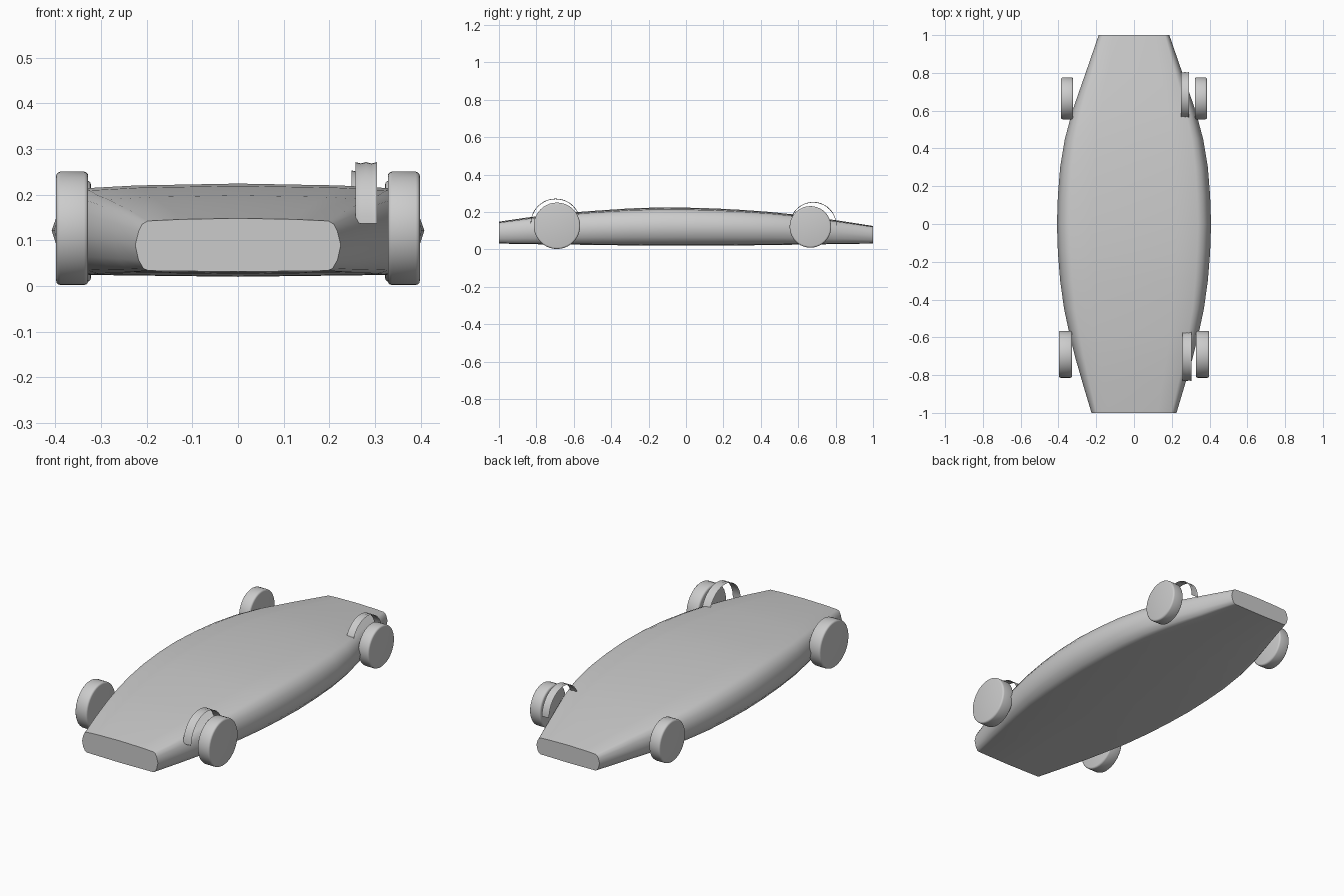
import bpy, bmesh
from math import pi, sin, cos, radians
from mathutils import Matrix

if "Cube" in bpy.data.objects:
    bpy.data.objects.remove(bpy.data.objects["Cube"])


def finish(bm, name, angle=40):
    me = bpy.data.meshes.new(name)
    bm.to_mesh(me)
    bm.free()
    for p in me.polygons:
        p.use_smooth = True
    me.set_sharp_from_angle(angle=radians(angle))
    ob = bpy.data.objects.new(name, me)
    bpy.context.collection.objects.link(ob)
    return ob


# Hull: lofted cross-sections (y, half width, top z, bottom z, edge inset)
STATIONS = [
    (-1.0, .225, .148, .031, .018), (-.85, .270, .170, .028, .025),
    (-.7, .313, .188, .026, .032), (-.6, .338, .198, .025, .036),
    (-.45, .370, .209, .023, .040), (-.3, .391, .219, .021, .044),
    (-.15, .403, .224, .020, .046), (0, .408, .223, .020, .046),
    (.15, .403, .219, .020, .046), (.3, .391, .211, .021, .044),
    (.45, .366, .200, .023, .040), (.6, .326, .184, .025, .034),
    (.8, .256, .156, .028, .025), (1.0, .187, .125, .031, .016),
]


def section(w, top, bot, d):
    h = top - bot
    half = [(0, top), (w * .55, top - .02 * h), (w - d * 1.5, top - .05 * h),
            (w - d * .85, top - .11 * h), (w - d * .4, top - .25 * h),
            (w, bot + .5 * h),
            (w - d * .4, bot + .22 * h), (w - d, bot + .06 * h),
            (w - d * 1.6, bot + .02 * h), (0, bot)]
    return half + [(-x, z) for x, z in half[-2:0:-1]]


bm = bmesh.new()
rings = [[bm.verts.new((x, y, z)) for x, z in section(*s)] for y, *s in STATIONS]
for a, b in zip(rings, rings[1:]):
    for i in range(len(a)):
        j = (i + 1) % len(a)
        bm.faces.new((a[i], a[j], b[j], b[i]))
bm.faces.new(rings[0])
bm.faces.new(rings[-1])
bmesh.ops.recalc_face_normals(bm, faces=bm.faces)
finish(bm, "hull", 60)


# Wheels: plain discs with rounded rims
def wheel(name, x0, x1, y, z, r):
    bm = bmesh.new()
    bmesh.ops.create_cone(bm, cap_ends=True, segments=40, radius1=r, radius2=r,
                          depth=abs(x1 - x0))
    rims = [e for e in bm.edges if any(len(f.verts) > 4 for f in e.link_faces)]
    bmesh.ops.bevel(bm, geom=rims, offset=.009, segments=3, profile=.5, affect='EDGES')
    bmesh.ops.transform(bm, verts=bm.verts, matrix=Matrix.Translation(
        ((x0 + x1) / 2, y, z)) @ Matrix.Rotation(pi / 2, 4, 'Y'))
    finish(bm, name)


for side, s in (("right", 1), ("left", -1)):
    wheel("front_wheel_" + side, s * .328, s * .398, -.69, .126, .124)
    wheel("rear_wheel_" + side, s * .322, s * .386, .665, .12, .111)


# Mudguards: thin sheet arches, only on the right side
def mudguard(name, x0, x1, y, z, r):
    bm = bmesh.new()
    n, cols = 24, 4
    grid = []
    for i in range(n + 1):
        a = pi * i / n
        row = []
        for k in range(cols + 1):
            rr = r - (.003 if k % 2 else 0)
            row.append(bm.verts.new((x0 + (x1 - x0) * k / cols,
                                     y + rr * cos(a), z + rr * sin(a))))
        grid.append(row)
    for a, b in zip(grid, grid[1:]):
        for k in range(cols):
            bm.faces.new((a[k], a[k + 1], b[k + 1], b[k]))
    finish(bm, name)


mudguard("front_mudguard", .257, .304, -.697, .137, .134)
mudguard("rear_mudguard", .249, .291, .68, .128, .125)
